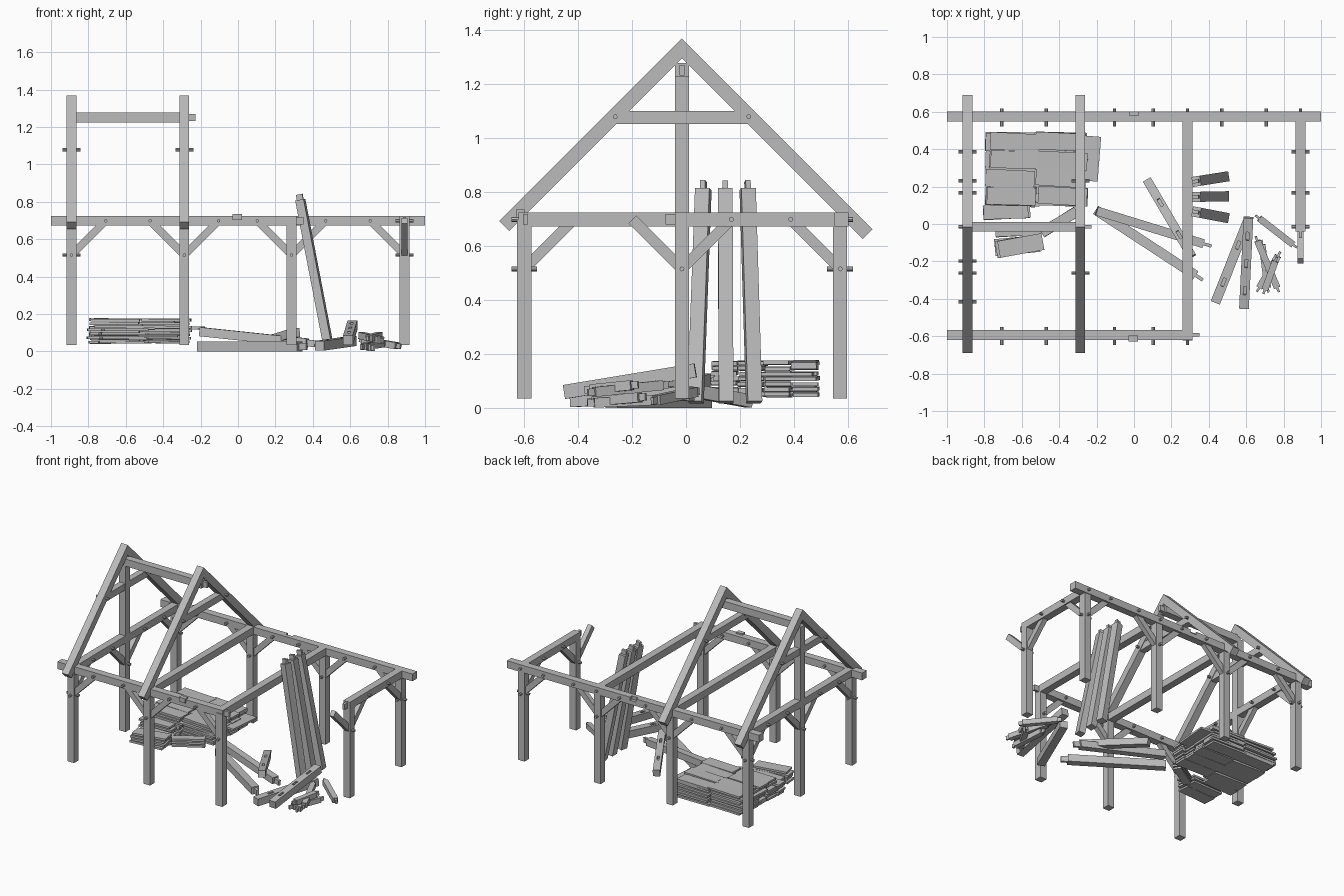
import bpy, bmesh, random
from mathutils import Vector, Matrix

random.seed(4)
cube = bpy.data.objects.get("Cube")
if cube:
    bpy.data.objects.remove(cube, do_unlink=True)

wood = bpy.data.materials.new("grey_timber")
wood.use_nodes = True
colour = (0.5, 0.5, 0.5, 1)
wood.diffuse_color = colour
wood.node_tree.nodes["Principled BSDF"].inputs["Base Color"].default_value = colour

T = 0.052                                  # timber thickness
BACK, MID, FRONT = 0.57, -0.015, -0.598    # post lines in y
BAYS = [-0.89, -0.287, 0.286, 0.89]        # frame lines in x
PLATE_Z, POST_Z, FOOT = 0.698, 0.515, 0.035


def finish(name, bm, matrix=Matrix()):
    bmesh.ops.recalc_face_normals(bm, faces=bm.faces)
    mesh = bpy.data.meshes.new(name)
    bm.to_mesh(mesh)
    bm.free()
    mesh.materials.append(wood)
    obj = bpy.data.objects.new(name, mesh)
    obj.matrix_world = matrix
    bpy.context.collection.objects.link(obj)
    return obj


def add_box(bm, centre, size):
    m = Matrix.Translation(centre) @ Matrix.Diagonal((*size, 1))
    bmesh.ops.create_cube(bm, size=1, matrix=m)


def cut(obj, centre, size):
    """Cut a box-shaped mortise given in the object's own space."""
    bm = bmesh.new()
    add_box(bm, centre, size)
    cutter = finish(obj.name + "_cutter", bm, obj.matrix_world.copy())
    cutter.hide_render = True
    cutter.hide_set(True)
    mod = obj.modifiers.new("mortise", 'BOOLEAN')
    mod.operation = 'DIFFERENCE'
    mod.solver = 'EXACT'
    mod.object = cutter


def beam(name, a, b, w=T, h=T, tenon_start=0, tenon_end=0, slots=()):
    """Squared timber from a to b; local x runs along it."""
    a, b = Vector(a), Vector(b)
    d = b - a
    length = d.length
    x = d.normalized()
    side = Vector((0, 0, 1)).cross(x)
    y = side.normalized() if side.length > 0.01 else Vector((0, 1, 0))
    z = x.cross(y)
    m = Matrix((x, y, z)).transposed().to_4x4()
    m.translation = (a + b) / 2
    bm = bmesh.new()
    add_box(bm, (0, 0, 0), (length, w, h))
    for sign, t in ((-1, tenon_start), (1, tenon_end)):
        if t:
            add_box(bm, (sign * (length + t) / 2, 0, 0), (t, w * 0.35, h * 0.75))
    obj = finish(name, bm, m)
    for s in slots:
        cut(obj, (s * length, 0, h / 2), (0.045, w * 0.3, h))
    return obj


def peg(name, centre, axis):
    direction = Vector((1, 0, 0)) if axis == 'x' else Vector((0, 1, 0))
    m = Matrix.Translation(centre) @ direction.to_track_quat('Z', 'Y').to_matrix().to_4x4()
    bm = bmesh.new()
    bmesh.ops.create_cone(bm, cap_ends=True, segments=8, radius1=0.009,
                          radius2=0.009, depth=0.096)
    finish(name, bm, m)


def brace(x, y, along, sign, top_peg=True):
    """Diagonal knee brace with pegs at both ends."""
    reach = PLATE_Z - POST_Z
    step = Vector((sign, 0, 0)) if along == 'x' else Vector((0, sign, 0))
    low = Vector((x, y, POST_Z))
    high = low + step * reach + Vector((0, 0, reach))
    beam("knee_brace", low, high, 0.034, 0.04)
    peg_axis = 'y' if along == 'x' else 'x'
    peg("brace_peg", low, peg_axis)
    if top_peg:
        peg("brace_peg", high, peg_axis)


def post(x, y, top=PLATE_Z):
    beam("post", (x, y, FOOT), (x, y, top))


# Posts
for x in BAYS:
    post(x, BACK)
for x in BAYS[:3]:
    post(x, FRONT)
post(BAYS[0], MID, 1.25)
post(BAYS[3], MID)

# Wall plates with an open mortise in the outer face
back_plate = beam("back_plate", (-1, BACK + 0.005, PLATE_Z), (1, BACK + 0.005, PLATE_Z))
cut(back_plate, (0, 0.02, 0.02), (0.05, 0.032, 0.032))
front_plate = beam("front_plate", (-1, FRONT + 0.005, PLATE_Z), (0.312, FRONT + 0.005, PLATE_Z),
                   tenon_end=0.038)
cut(front_plate, (0.34, -0.02, 0.02), (0.05, 0.032, 0.032))

# Cross ties
for x in BAYS[:3]:
    beam("cross_tie", (x, FRONT, PLATE_Z), (x, BACK, PLATE_Z))
beam("end_tie", (BAYS[3], MID - 0.026, PLATE_Z), (BAYS[3], BACK, PLATE_Z), tenon_start=0.034)

# Knee braces along the walls
for y, count in ((BACK, 4), (FRONT, 3)):
    for i in range(count):
        if i > 0:
            brace(BAYS[i], y, 'x', -1)
        if i < count - 1:
            brace(BAYS[i], y, 'x', 1)
for x in BAYS[2:]:
    peg("plate_peg", (x, BACK, PLATE_Z), 'y')

# Knee braces across the two end frames
for y, sign in ((FRONT, 1), (MID, -1), (MID, 1), (BACK, -1)):
    brace(BAYS[0], y, 'y', sign)
brace(BAYS[3], MID, 'y', 1)
brace(BAYS[3], BACK, 'y', -1)
brace(BAYS[3], MID, 'y', -1, top_peg=False)
for x in (BAYS[0], BAYS[3]):
    for y in (FRONT, BACK):
        if x < 0 or y > 0:
            peg("tie_peg", (x, y, PLATE_Z), 'x')

# Rafter pairs, mitred at the apex, with a pegged collar
APEX, DEPTH = 1.367, 0.073
for x in BAYS[:2]:
    for sign, run in ((-1, 0.675), (1, 0.705)):
        outline = [(0, APEX), (run, APEX - run),
                   (run - DEPTH / 2, APEX - run - DEPTH / 2), (0, APEX - DEPTH)]
        bm = bmesh.new()
        verts = [bm.verts.new((x - T / 2, MID + sign * u, z)) for u, z in outline]
        face = bm.faces.new(verts)
        grown = bmesh.ops.extrude_face_region(bm, geom=[face])["geom"]
        bmesh.ops.translate(bm, vec=(T, 0, 0),
                            verts=[v for v in grown if isinstance(v, bmesh.types.BMVert)])
        finish("rafter", bm)
        peg("collar_peg", (x, MID + sign * 0.247, 1.078), 'x')
    beam("collar", (x, MID - 0.25, 1.075), (x, MID + 0.25, 1.075), 0.045, 0.048)
beam("ridge_beam", (BAYS[0], MID, 1.25), (-0.262, MID, 1.25), tenon_end=0.034)

# Spare posts leaning on the tie
for top_y, foot_y, top_z in ((0.228, 0.252, 0.81), (0.145, 0.148, 0.81), (0.064, 0.035, 0.81)):
    beam("leaning_post", (0.485, foot_y, 0.022), (0.333, top_y, top_z), 0.054, 0.046, tenon_end=0.03)

# Timbers lying on the ground
beam("loose_long_beam", (-0.205, 0.075, 0.026), (0.33, -0.275, 0.026), tenon_end=0.045)
beam("loose_tilted_beam", (-0.2, 0.07, 0.105), (0.37, -0.105, 0.045), 0.048, 0.048, tenon_end=0.045)
beam("loose_short_beam", (0.07, 0.235, 0.026), (0.31, -0.175, 0.1), 0.048, 0.048, slots=(-0.2, 0.22))
beam("loose_side_beam", (0.435, -0.42, 0.03), (0.61, 0.02, 0.055), slots=(-0.25, 0.2))
beam("loose_top_beam", (0.588, -0.45, 0.06), (0.612, 0.035, 0.14), slots=(-0.3, 0, 0.3))

# Loose braces in a heap
for a, b in (((0.67, 0.03, 0.06), (0.85, -0.11, 0.03)), ((0.66, -0.09, 0.085), (0.765, -0.34, 0.06)),
             ((0.77, -0.17, 0.04), (0.67, -0.34, 0.025)), ((0.685, -0.11, 0.03), (0.715, -0.34, 0.02)),
             ((0.755, -0.2, 0.085), (0.7, -0.35, 0.07))):
    beam("loose_brace", a, b, 0.036, 0.036, tenon_start=0.025, tenon_end=0.025)


def plank(x, y, z, length, width, turn):
    m = (Matrix.Translation((x, y, z)) @ Matrix.Rotation(turn, 4, 'Z')
         @ Matrix.Rotation(random.uniform(-0.015, 0.015), 4, 'Y'))
    bm = bmesh.new()
    add_box(bm, (0, 0, 0), (length, width, 0.014))
    finish("plank", bm, m)


def jitter(amount):
    return random.uniform(-amount, amount)


# Plank stack: two columns, four rows
for layer in range(7):
    z = 0.05 + layer * 0.0195
    for x in (-0.65, -0.39):
        for row in range(4):
            plank(x + jitter(0.015), 0.148 + row * 0.097 + jitter(0.006),
                  z + jitter(0.003), 0.262, 0.094, -0.04 + jitter(0.03))

# Odd planks beside the stack
plank(-0.235, 0.35, 0.125, 0.1, 0.24, -0.08)
for layer in range(4):
    z = 0.05 + layer * 0.022
    plank(-0.68 + jitter(0.01), 0.065, z, 0.24, 0.075, 0.05 + jitter(0.05))
    plank(-0.615 + jitter(0.01), -0.115, z, 0.24, 0.09, 0.14 + jitter(0.05))
    if layer < 3:
        plank(-0.62, -0.03, z, 0.24, 0.07, jitter(0.06))
        plank(-0.4, 0.01, z, 0.22, 0.055, 0.5 + jitter(0.1))
